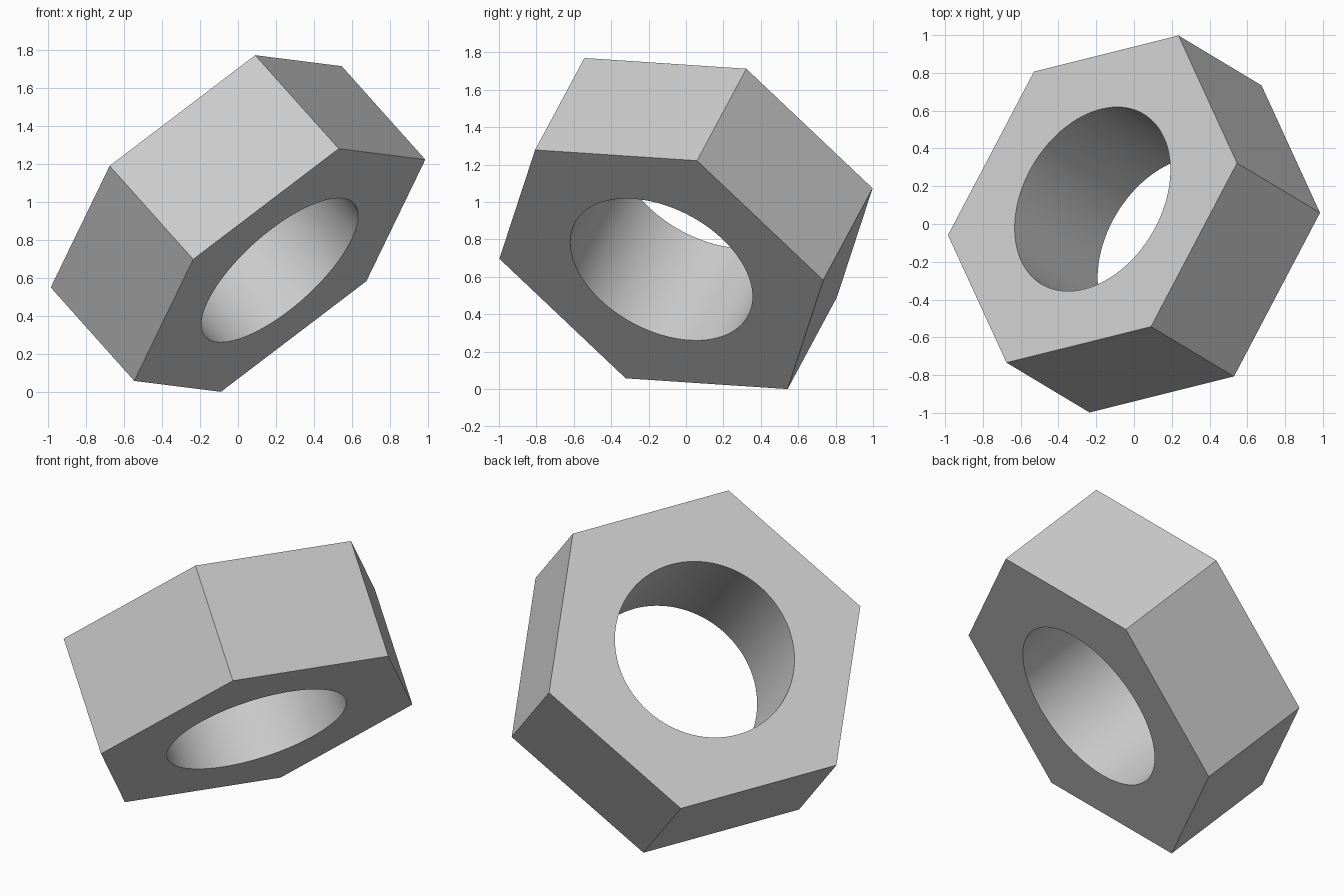
import bpy, bmesh, math
from mathutils import Matrix, Vector

if "Cube" in bpy.data.objects:
    bpy.data.objects.remove(bpy.data.objects["Cube"], do_unlink=True)

RADIUS, BORE, THICK = 0.98, 0.525, 0.71
SIDES, STEPS = 6, 16          # bore segments per hexagon side

mat = bpy.data.materials.new("plain grey")
mat.use_nodes = True
grey = (0.6, 0.6, 0.6, 1)
mat.diffuse_color = grey
mat.node_tree.nodes["Principled BSDF"].inputs["Base Color"].default_value = grey

bm = bmesh.new()


def ring(radius, count, z):
    return [bm.verts.new((radius * math.cos(math.tau * i / count),
                          radius * math.sin(math.tau * i / count), z))
            for i in range(count)]


def wall(low, high):
    n = len(low)
    for i in range(n):
        j = (i + 1) % n
        bm.faces.new((low[i], low[j], high[j], high[i]))


def cap(outer, inner):
    # One face per hexagon side, from outer edge to bore arc
    for k in range(SIDES):
        arc = [inner[(k * STEPS + s) % len(inner)] for s in range(STEPS + 1)]
        bm.faces.new([outer[(k + 1) % SIDES], outer[k]] + arc)


# Outer hexagon, round bore and the two flat ends
outer = [ring(RADIUS, SIDES, z) for z in (-THICK / 2, THICK / 2)]
inner = [ring(BORE, SIDES * STEPS, z) for z in (-THICK / 2, THICK / 2)]
wall(*outer)
wall(*inner)
for o, i in zip(outer, inner):
    cap(o, i)
bmesh.ops.recalc_face_normals(bm, faces=bm.faces)

mesh = bpy.data.meshes.new("hex_nut")
bm.to_mesh(mesh)
bm.free()
mesh.materials.append(mat)
nut = bpy.data.objects.new("hex_nut", mesh)
bpy.context.collection.objects.link(nut)

# Tilt: bore axis and direction of one corner
axis = Vector((-0.44, 0.264, 0.492)).normalized()
corner = Vector((0.76, 0.195, 0.59))
corner = (corner - axis * corner.dot(axis)).normalized()
turn = Matrix((corner, axis.cross(corner), axis)).transposed().to_4x4()
nut.matrix_world = Matrix.Translation((0, 0, 0.885)) @ turn

# Smooth bore, sharp rims and corners
bpy.context.view_layer.objects.active = nut
nut.select_set(True)
bpy.ops.object.shade_smooth_by_angle(angle=math.radians(30))
